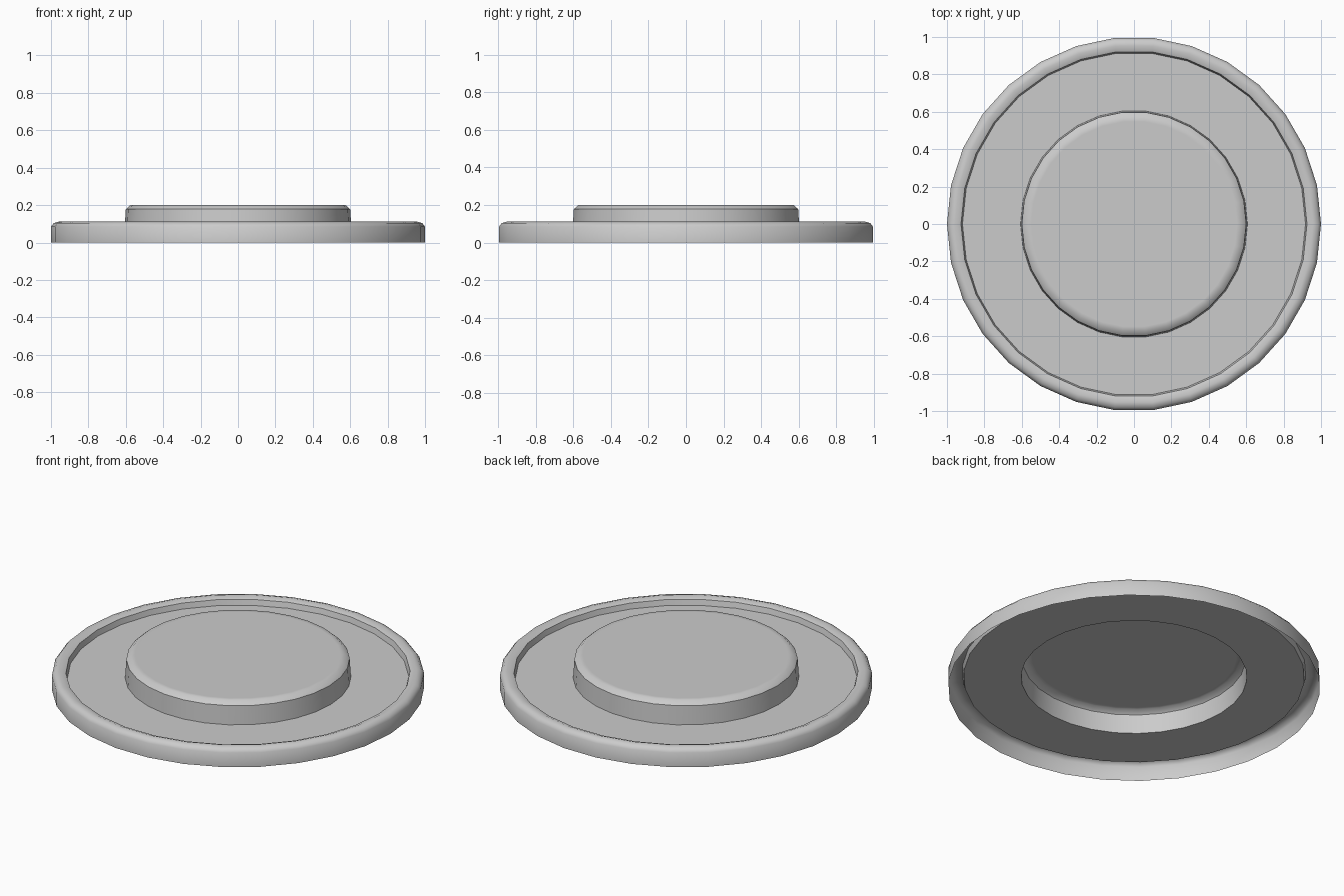
import bpy, bmesh
from math import cos, sin, tau, radians

if "Cube" in bpy.data.objects:
    bpy.data.objects.remove(bpy.data.objects["Cube"])

SIDES = 30


def lathe(name, profile, cap=False):
    """Revolve an (r, z) profile into an open shell, optionally closing the last ring."""
    bm = bmesh.new()
    rings = [[bm.verts.new((r * cos(tau * i / SIDES), r * sin(tau * i / SIDES), z))
              for i in range(SIDES)] for r, z in profile]
    for low, high in zip(rings, rings[1:]):
        for i in range(SIDES):
            j = (i + 1) % SIDES
            bm.faces.new((low[i], low[j], high[j], high[i]))
    if cap:
        bm.faces.new(rings[-1])
    mesh = bpy.data.meshes.new(name)
    bm.to_mesh(mesh)
    bm.free()
    obj = bpy.data.objects.new(name, mesh)
    bpy.context.collection.objects.link(obj)
    bpy.ops.object.select_all(action='DESELECT')
    obj.select_set(True)
    bpy.context.view_layer.objects.active = obj
    bpy.ops.object.shade_smooth_by_angle(angle=radians(42))
    return obj


# Single-skin lid, hollow underneath: outer wall, rounded rim,
# recessed plate, raised centre with a softened top edge
lathe("lid", [
    (1.00, 0.00), (1.00, 0.085), (0.985, 0.104), (0.957, 0.112),
    (0.925, 0.100), (0.917, 0.068),
    (0.607, 0.068), (0.60, 0.178), (0.575, 0.20), (0.55, 0.20),
], cap=True)
